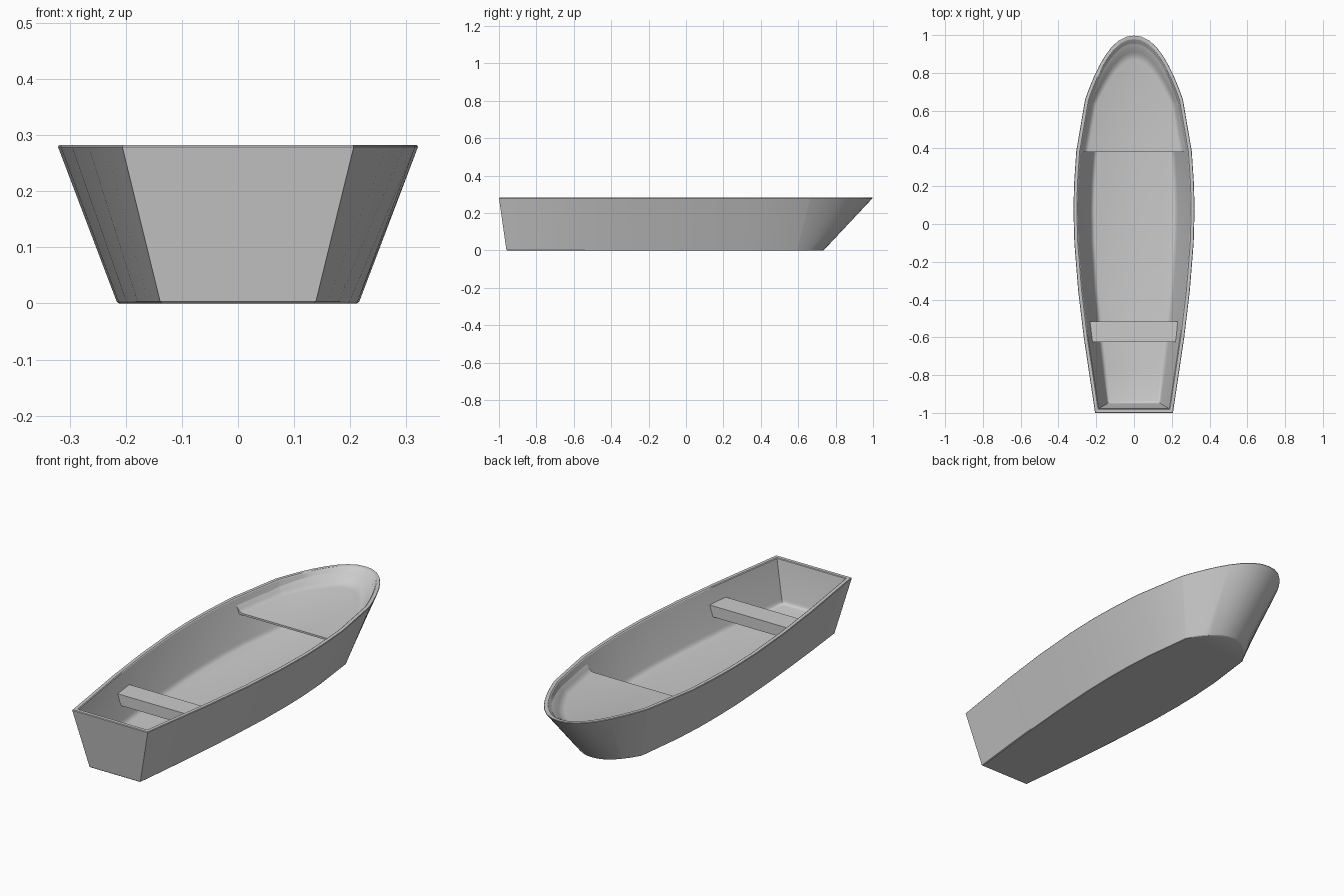
import bpy, bmesh, math
from mathutils import Vector

if "Cube" in bpy.data.objects:
    bpy.data.objects.remove(bpy.data.objects["Cube"])

HEIGHT = 0.282
# Half-outline stations: keel x, keel y, gunwale x, gunwale y (stern to shoulder)
STATIONS = [(.138, -.96, .207, -1.0), (.159, -.77, .237, -.80), (.178, -.58, .267, -.60),
            (.198, -.34, .297, -.35), (.212, -.10, .317, -.10), (.215, .07, .322, .08),
            (.213, .20, .318, .22), (.204, .35, .307, .385), (.175, .59, .260, .66)]

# Rounded bow, continuing from the shoulder to the centreline
NOSE_STEPS = 10
for i in range(1, NOSE_STEPS + 1):
    f = math.cos(math.pi / 2 * i / NOSE_STEPS) if i < NOSE_STEPS else 0
    STATIONS.append((.175 * f, .735 - .145 * f ** 2.2, .26 * f, 1.0 - .34 * f ** 2.2))


def ring(z, inset, nose=0):
    """Closed hull outline at height z, moved inwards by inset (more at the bow by nose)."""
    t = z / HEIGHT
    half = [Vector((a + (c - a) * t, b + (d - b) * t)) for a, b, c, d in STATIONS]
    pts = half + [Vector((-p.x, p.y)) for p in reversed(half[:-1])]
    tip = half[-1].y
    out = []
    n = len(pts)
    for i, p in enumerate(pts):
        d1 = (p - pts[i - 1]).normalized()
        d2 = (pts[(i + 1) % n] - p).normalized()
        n1, n2 = Vector((-d1.y, d1.x)), Vector((-d2.y, d2.x))
        grow = 1 + nose * max(0, 1 - (tip - p.y) / .34)
        q = p + (n1 + n2) / (1 + n1.dot(n2)) * inset * grow
        out.append((q.x, q.y, z))
    return out


def loft(name, levels, y_min=None, y_max=None, nose=0):
    """Skin a stack of (z, inset) rings, cap both ends, optionally trim in y."""
    bm = bmesh.new()
    rings = [[bm.verts.new(co) for co in ring(z, s, nose)] for z, s in levels]
    n = len(rings[0])
    for lo, hi in zip(rings, rings[1:]):
        for i in range(n):
            j = (i + 1) % n
            bm.faces.new((lo[i], lo[j], hi[j], hi[i]))
    bm.faces.new(rings[0][::-1])
    bm.faces.new(rings[-1])
    for y, sign in ((y_min, -1), (y_max, 1)):
        if y is not None:
            bmesh.ops.bisect_plane(bm, geom=bm.verts[:] + bm.edges[:] + bm.faces[:],
                                   plane_co=(0, y, 0), plane_no=(0, sign, 0), clear_outer=True)
            bmesh.ops.holes_fill(bm, edges=bm.edges[:], sides=0)
    bmesh.ops.recalc_face_normals(bm, faces=bm.faces[:])
    mesh = bpy.data.meshes.new(name)
    bm.to_mesh(mesh)
    bm.free()
    obj = bpy.data.objects.new(name, mesh)
    bpy.context.collection.objects.link(obj)
    bpy.ops.object.select_all(action='DESELECT')
    obj.select_set(True)
    bpy.context.view_layer.objects.active = obj
    bpy.ops.object.shade_smooth_by_angle(angle=math.radians(30))
    return obj


# Open hull: outer skin, softened rim, inner skin and filleted raised floor
loft("hull", [(0, .003), (.003, 0), (HEIGHT - .003, 0), (HEIGHT, .003), (HEIGHT, .019),
              (HEIGHT - .003, .022), (.10, .022), (.09, .024), (.083, .029), (.08, .037)])

# Bow deck: thin plate with a fillet running up the hull side, wider at the bow
loft("bow_deck", [(.212, .015), (.262, .015), (.252, .022), (.236, .026),
                  (.226, .031), (.221, .040)], y_min=.38, nose=.8)

# Stern bench: plank following the hull sides
loft("bench", [(.16, .018), (.214, .018)], y_min=-.625, y_max=-.515)
